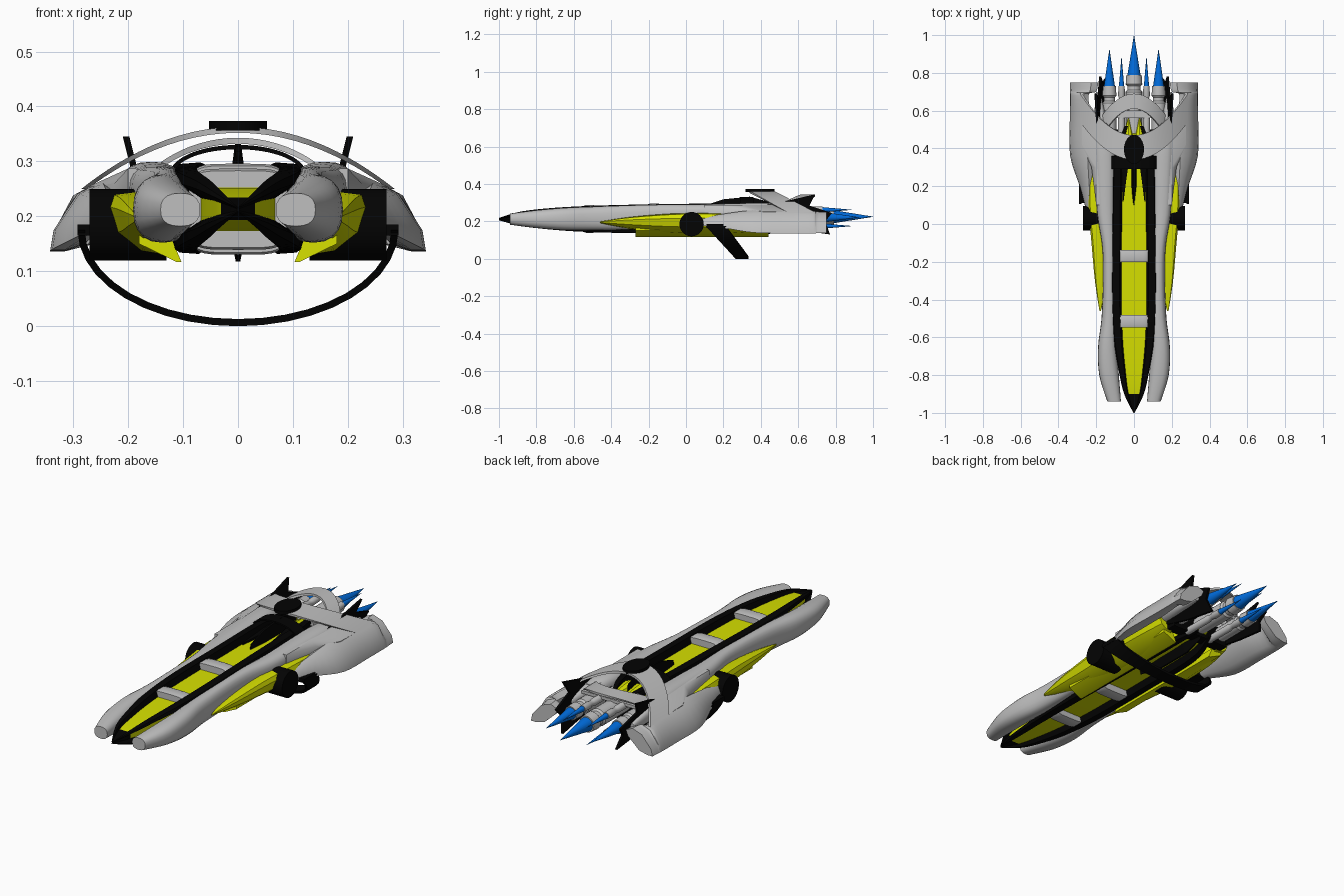
import bpy, bmesh, math
from mathutils import Vector

if "Cube" in bpy.data.objects:
    bpy.data.objects.remove(bpy.data.objects["Cube"])


def mat(name, c):
    m = bpy.data.materials.new(name)
    m.diffuse_color = (*c, 1)
    m.use_nodes = True
    m.node_tree.nodes["Principled BSDF"].inputs["Base Color"].default_value = m.diffuse_color
    return m


GREY = mat("light grey", (0.52, 0.52, 0.52))
YELLOW = mat("acid yellow", (0.68, 0.75, 0.0))
BLACK = mat("black", (0.001, 0.001, 0.001))
BLUE = mat("flame blue", (0.0, 0.15, 0.72))


def finish(name, bm, mats, mirror=False, smooth=True):
    bmesh.ops.recalc_face_normals(bm, faces=bm.faces)
    me = bpy.data.meshes.new(name)
    bm.to_mesh(me)
    bm.free()
    ob = bpy.data.objects.new(name, me)
    bpy.context.collection.objects.link(ob)
    for m in mats:
        me.materials.append(m)
    if mirror:
        ob.modifiers.new("mirror", 'MIRROR')
    if smooth:
        bpy.ops.object.select_all(action='DESELECT')
        bpy.context.view_layer.objects.active = ob
        ob.select_set(True)
        bpy.ops.object.shade_smooth_by_angle(angle=math.radians(35))
    return ob


def loft(name, rings, mats, mirror=False, rule=None, smooth=True):
    """Skin closed rings of points; rule(segment, y) picks the material slot."""
    bm = bmesh.new()
    vs = [[bm.verts.new(p) for p in r] for r in rings]
    n = len(rings[0])
    for a, b in zip(vs, vs[1:]):
        for i in range(n):
            j = (i + 1) % n
            f = bm.faces.new((a[i], a[j], b[j], b[i]))
            if rule:
                f.material_index = rule(i, (a[i].co.y + b[i].co.y) / 2)
    for end in (vs[0], vs[-1]):
        f = bm.faces.new(end)
        if rule:
            f.material_index = 1
    return finish(name, bm, mats, mirror, smooth)


def spline(st, sub=4):
    """Smoothly fill in between stations."""
    out = []
    for i in range(len(st) - 1):
        p = [Vector(st[max(0, min(len(st) - 1, i + k))]) for k in (-1, 0, 1, 2)]
        for s in range(sub):
            t = s / sub
            out.append(0.5 * (2 * p[1] + (p[2] - p[0]) * t + (2 * p[0] - 5 * p[1] + 4 * p[2] - p[3]) * t * t
                              + (3 * p[1] - p[0] - 3 * p[2] + p[3]) * t ** 3))
    return out + [Vector(st[-1])]


def oval(y, cx, cz, rx, rz, p=2.0, n=20):
    pts = []
    for i in range(n):
        a = math.tau * i / n
        c, s = math.cos(a), math.sin(a)
        pts.append((cx + rx * math.copysign(abs(c) ** (2 / p), c), y, cz + rz * math.copysign(abs(s) ** (2 / p), s)))
    return pts


def box(name, x, y, z, m, mirror=False):
    return loft(name, [[(x[0], v, z[0]), (x[1], v, z[0]), (x[1], v, z[1]), (x[0], v, z[1])] for v in y],
                [m], mirror, smooth=False)


def plate(name, prof, x, th, m, lean=0.0, mirror=False):
    """Flat fin: a y-z outline with thickness in x, leaning outward with height."""
    return loft(name, [[(x + d + lean * (z - 0.25), y, z) for y, z in prof] for d in (-th / 2, th / 2)],
                [m], mirror, smooth=False)


def disc(name, r, depth, m, place, mirror=False):
    bm = bmesh.new()
    bmesh.ops.create_cone(bm, cap_ends=True, segments=32, radius1=r, radius2=r, depth=depth)
    for v in bm.verts:
        v.co = Vector(place(v.co))
    finish(name, bm, [m], mirror)


def hoop(name, rx, z0, h, front, back, th, m, p=1, n=32):
    """Arched band; front and back give y across the arch (-1..1); p=2 makes it parabolic."""
    rings = []
    for i in range(n + 1):
        t = (-1 + 2 * i / n) * math.pi / 2
        s, c = math.sin(t), max(0, math.cos(t)) ** p
        o, k = (rx * s, (rx - th) * s), (z0 + h * c, z0 + (h - math.copysign(th, h)) * c)
        rings.append([(o[0], front(s), k[0]), (o[0], back(s), k[0]), (o[1], back(s), k[1]), (o[1], front(s), k[1])])
    return loft(name, rings, [m])


# Main hull: recessed yellow panels between four black corner ridges, all-black nose
half = [(.56, .58), (.64, 1), (.95, .97), (1, .72), (.6, .3)]
right = half + [(x, -z) for x, z in reversed(half)]
section = right + [(-x, z) for x, z in [(x, -z) for x, z in right]]
hull = spline([(-1, .212, .003, .006), (-.9, .214, .052, .035), (-.78, .214, .08, .052), (-.6, .213, .108, .066),
               (-.35, .213, .12, .075), (0, .214, .115, .08), (.3, .215, .11, .083), (.43, .218, .09, .075),
               (.52, .22, .05, .055)])
section = right + [(-x, z) for x, z in reversed(right)]
loft("main_hull", [[(x * rx, y, cz + z * rz) for x, z in section] for y, cz, rx, rz in hull],
     [YELLOW, BLACK], rule=lambda i, y: 1 if y < -.89 or i % 10 not in (4, 9) else 0)

# Grey bands around the hull
for i, (y, r) in enumerate(((-.515, .074), (-.17, .083))):
    loft(f"hull_band_{i}", [oval(y + d, 0, .213, .09, r + e, 5, 32)
                            for d, e in ((-.032, -.004), (-.02, 0), (.02, 0), (.032, -.004))], [GREY])

# Long grey side pontoons
pon = spline([(-.94, .105, .212, .036, .03), (-.8, .132, .212, .052, .048), (-.65, .14, .213, .05, .06),
              (-.5, .13, .216, .042, .063), (-.3, .13, .222, .034, .064), (-.12, .132, .237, .036, .053),
              (.05, .148, .247, .046, .044), (.25, .152, .252, .052, .044), (.45, .16, .25, .055, .048),
              (.58, .18, .24, .03, .035), (.7, .19, .225, .012, .02)])
loft("side_pontoon", [oval(y, cx, cz, rx, rz, 2.5) for y, cx, cz, rx, rz in pon], [GREY], True)

# Grey shoulders joining the pontoons to the rear pods
loft("shoulder", [[(.13, y, .285), (.2, y, .287), (w, y, z), (w, y, z - .03), (.14, y, .22)]
                  for y, w, z in ((.1, .2, .26), (.3, .225, .26), (.42, .275, .253), (.54, .275, .25))],
     [GREY], True)

# Drooping rear pods
pod = [(1, 0), (.95, .3), (.6, .84), (.25, 1), (.0, .85), (.08, .6), (.5, .1), (.8, 0)]
loft("rear_pod", [[(a + (b - a) * u, y, c + (d - c) * v) for u, v in pod]
                  for y, a, b, c, d in spline([(.06, .22, .25, .18, .215), (.2, .22, .288, .165, .24),
                                               (.36, .215, .338, .14, .26), (.55, .222, .34, .136, .262),
                                               (.68, .242, .34, .136, .255), (.7, .2, .34, .137, .252),
                                               (.75, .19, .338, .138, .25)])],
     [GREY], True)

# Yellow flank nacelles and their lower blades
nac = [(0, -.5), (.5, -.42), (.88, -.12), (1, .3), (.92, .5), (.5, .55), (.1, .4)]
loft("flank_nacelle", [[(a + w * u, y, z + h * v) for u, v in nac]
                       for y, a, w, z, h in spline([(-.46, .175, .008, .195, .008), (-.3, .14, .067, .19, .06),
                                                    (-.1, .12, .105, .185, .1), (.1, .12, .122, .183, .115),
                                                    (.3, .12, .118, .183, .1), (.45, .14, .07, .19, .06)])],
     [YELLOW], True)
loft("nacelle_blade", [[(.103, y, .117), (.112, y, .117), (.18, y, .15), (.18, y, .17), (.125, y, .17)]
                       for y in (-.27, .44)], [YELLOW], True)

# Black side discs
disc("side_disc", .065, .14, BLACK, lambda c: (.2 + c.z, .03 + c.x, .185 + c.y), True)

# Lower black hoop, swept back toward the bottom
hc = lambda s: math.sqrt(max(0, 1 - s * s))
hoop("lower_hoop", .292, .175, -.175, lambda s: .105 + .16 * hc(s), lambda s: .215 + .12 * hc(s), .013, BLACK, n=20)
box("hoop_mount", (.225, .292), (.11, .2), (.165, .185), BLACK, True)

# Upper hoops: front spoiler, rear ring half, black collar
hoop("spoiler_hoop", .285, .25, .113, lambda s: .34 + .2 * s ** 2, lambda s: .47 + .22 * s ** 2, .011, GREY, 2)
hoop("rear_ring", .18, .255, .088, lambda s: .61 - .16 * s ** 2, lambda s: .69 - .13 * s ** 2, .011, GREY, 1.5)
hoop("hull_collar", .125, .275, .055, lambda s: .29, lambda s: .36, .008, BLACK)
box("ring_crossbar", (-.16, .16), (.56, .6), (.265, .28), GREY)

# Black disc on top of the spoiler
disc("spoiler_disc", .053, .017, BLACK, lambda c: (c.x, .395 + c.y * 1.45, .365 + c.z))

# Dorsal fin, its side prongs and the keel
loft("dorsal_fin", [[(-w, y, .24), (w, y, .24), (w * .3, y, z), (-w * .3, y, z)]
                    for y, w, z in ((.1, .004, .285), (.2, .016, .318), (.34, .018, .332), (.46, .006, .3))], [BLACK])
loft("dorsal_prong", [[(x - w, y, .24), (x + w, y, .24), (x + w, y, z), (x - w, y, z)]
                      for y, x, w, z in ((.12, .058, .003, .27), (.24, .052, .012, .275), (.36, .045, .022, .28))],
     [BLACK], True)
loft("keel_fin", [[(-w, y, .17), (w, y, .17), (w * .3, y, z), (-w * .3, y, z)]
                  for y, w, z in ((.05, .003, .15), (.2, .014, .118), (.4, .014, .118), (.5, .003, .15))], [BLACK])

# Black tail fins
plate("tail_fin", [(.27, .27), (.5, .3), (.69, .345), (.66, .285), (.78, .245), (.745, .2), (.77, .13), (.6, .155),
                   (.4, .2)], .18, .012, BLACK, .25, True)

# Yellow tail spikes, black bulkhead
box("rear_bulkhead", (-.165, .165), (.44, .5), (.165, .255), BLACK)
loft("tail_spike", [oval(y, .03, .262, r, r * .8, 2, 8) for y, r in ((.4, .035), (.47, .026), (.56, .002))],
     [YELLOW], True)


# Engines with flames
def engine(name, x, z, r, end, tip, mirror):
    loft(name + "_engine", [oval(y, x, z, q, q) for y, q in ((.48, r), (end - .09, r), (end - .08, r * .8),
                                                             (end - .06, r * .8), (end - .05, r), (end, r * .92))],
         [GREY], mirror)
    loft(name + "_flame", [oval(y, x, z, q, q) for y, q in ((end - .01, r * .82), (tip, .0006))], [BLUE], mirror)


engine("center", 0, .225, .044, .79, 1.0, False)
engine("outer", .13, .222, .037, .73, .925, True)
engine("upper_small", .066, .262, .018, .73, .885, True)
engine("lower_small", .066, .175, .018, .73, .885, True)
